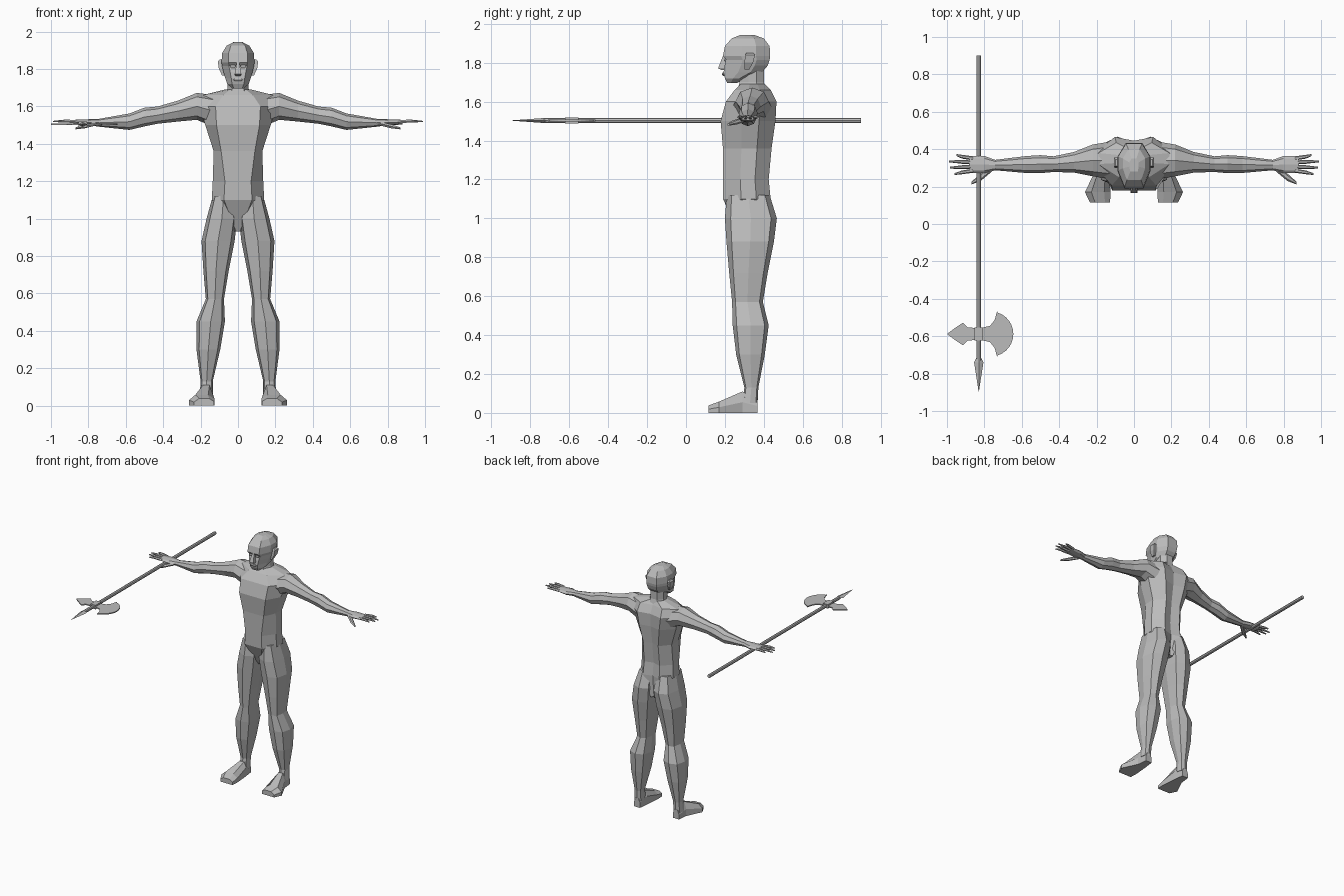
import bpy
import bmesh
from math import cos, sin, pi, radians
from mathutils import Vector

if "Cube" in bpy.data.objects:
    bpy.data.objects.remove(bpy.data.objects["Cube"], do_unlink=True)

grey = bpy.data.materials.new("plain grey")
grey.use_nodes = True
grey.diffuse_color = (0.5, 0.5, 0.5, 1)
grey.node_tree.nodes["Principled BSDF"].inputs["Base Color"].default_value = grey.diffuse_color


def finish(name, bm, mirrored=False):
    """Turn a bmesh into a flat shaded object, optionally mirrored across x."""
    bmesh.ops.recalc_face_normals(bm, faces=bm.faces)
    mesh = bpy.data.meshes.new(name)
    bm.to_mesh(mesh)
    bm.free()
    mesh.materials.append(grey)
    obj = bpy.data.objects.new(name, mesh)
    bpy.context.collection.objects.link(obj)
    if mirrored:
        obj.modifiers.new("Mirror", 'MIRROR').use_mirror_merge = False
    return obj


def add_loft(bm, rings):
    """Bridge successive rings of points and cap both ends."""
    loops = [[bm.verts.new(point) for point in ring] for ring in rings]
    count = len(loops[0])
    for lower, upper in zip(loops, loops[1:]):
        for i in range(count):
            j = (i + 1) % count
            bm.faces.new((lower[i], lower[j], upper[j], upper[i]))
    bm.faces.new(loops[0])
    bm.faces.new(loops[-1])


def loft(name, rings, mirrored=False):
    bm = bmesh.new()
    add_loft(bm, rings)
    return finish(name, bm, mirrored)


def oval_x(x, y, z, ry, rz, sides=8):
    """Ring facing along x, used for arms and fingers."""
    angles = [2 * pi * i / sides for i in range(sides)]
    return [Vector((x, y + ry * cos(a), z + rz * sin(a))) for a in angles]


def limb_ring(z, inner, outer, front, back):
    """Eight sided horizontal ring fitted to its four extents."""
    cx, cy = (inner + outer) / 2, (front + back) / 2
    rx, ry = (outer - inner) / 2, (back - front) / 2
    ring = []
    for i in range(8):
        a = i * pi / 4
        bulge = 1.1 if i % 2 else 1
        ring.append(Vector((cx + rx * bulge * cos(a), cy + ry * bulge * sin(a), z)))
    return ring


def body_ring(z, front_half, side_half, front, back, groove=0.0):
    """Symmetric ring with a flat front, straight flanks and a spine groove."""
    depth = back - front
    half = [(front_half, front),
            (side_half, front + depth * 0.38),
            (side_half, front + depth * 0.7),
            (side_half * 0.5, back)]
    right = [(-x, y) for x, y in reversed(half)]
    outline = half + [(0, back - groove)] + right + [(0, front)]
    return [Vector((x, y, z)) for x, y in outline]


# Torso and neck
torso_rows = [(0.93, 0.01, 0.03, 0.27, 0.42),
              (1.10, 0.075, 0.14, 0.19, 0.435),
              (1.20, 0.07, 0.135, 0.19, 0.425),
              (1.36, 0.09, 0.13, 0.19, 0.44),
              (1.50, 0.115, 0.175, 0.178, 0.46),
              (1.60, 0.12, 0.205, 0.205, 0.465),
              (1.66, 0.08, 0.19, 0.25, 0.435),
              (1.69, 0.04, 0.07, 0.28, 0.405)]
loft("torso", [body_ring(*row, groove=0.02) for row in torso_rows])
loft("neck", [body_ring(1.63, 0.04, 0.07, 0.26, 0.42),
              body_ring(1.70, 0.03, 0.056, 0.275, 0.40),
              body_ring(1.80, 0.03, 0.056, 0.27, 0.40)])

# Head
head_rows = [(1.695, 0.022, 0.03, 0.212, 0.26),
             (1.72, 0.032, 0.058, 0.20, 0.31),
             (1.75, 0.036, 0.068, 0.193, 0.39),
             (1.785, 0.042, 0.078, 0.198, 0.42),
             (1.815, 0.048, 0.085, 0.207, 0.43),
             (1.835, 0.05, 0.088, 0.19, 0.433),
             (1.885, 0.05, 0.085, 0.20, 0.43),
             (1.925, 0.038, 0.06, 0.235, 0.40),
             (1.943, 0.02, 0.025, 0.28, 0.35)]
loft("head", [body_ring(*row) for row in head_rows])


def wedge(name, rows, mirrored=False):
    """Small four sided loft; each row is z, x low, x high, y low, y high."""
    rings = [[Vector((x0, y0, z)), Vector((x1, y0, z)),
              Vector((x1, y1, z)), Vector((x0, y1, z))]
             for z, x0, x1, y0, y1 in rows]
    return loft(name, rings, mirrored)


# Face details
wedge("nose", [(1.762, -0.014, 0.014, 0.182, 0.22),
               (1.772, -0.018, 0.018, 0.165, 0.22),
               (1.835, -0.007, 0.007, 0.19, 0.22)])
wedge("lips", [(1.733, -0.018, 0.018, 0.19, 0.21),
               (1.741, -0.026, 0.026, 0.184, 0.21),
               (1.75, -0.016, 0.016, 0.188, 0.21)])
wedge("eyes", [(1.806, 0.016, 0.038, 0.20, 0.22),
               (1.814, 0.014, 0.042, 0.197, 0.22),
               (1.822, 0.018, 0.038, 0.198, 0.22)], True)
wedge("ears", [(1.765, 0.07, 0.085, 0.30, 0.325),
               (1.80, 0.075, 0.102, 0.30, 0.345),
               (1.84, 0.08, 0.108, 0.305, 0.355),
               (1.85, 0.08, 0.098, 0.31, 0.345)], True)

# Arms
arm_rows = [(0.13, 0.34, 1.575, 0.10, 0.085),
            (0.22, 0.34, 1.60, 0.085, 0.072),
            (0.32, 0.33, 1.575, 0.055, 0.056),
            (0.43, 0.32, 1.553, 0.042, 0.046),
            (0.50, 0.32, 1.543, 0.048, 0.05),
            (0.58, 0.318, 1.518, 0.045, 0.044),
            (0.75, 0.315, 1.512, 0.027, 0.02)]
loft("arms", [oval_x(*row) for row in arm_rows], True)

# Hands with four fingers and a thumb
hands = bmesh.new()
add_loft(hands, [oval_x(0.74, 0.315, 1.513, 0.027, 0.02),
                 oval_x(0.80, 0.318, 1.513, 0.046, 0.018),
                 oval_x(0.88, 0.318, 1.516, 0.046, 0.012)])
for index, tip in enumerate((0.96, 0.985, 0.99, 0.95)):
    y = 0.285 + index * 0.022
    spread = (index - 1.5) * 0.006
    add_loft(hands, [oval_x(0.86, y, 1.517, 0.011, 0.01, 6),
                     oval_x(0.92, y + spread, 1.522, 0.010, 0.009, 6),
                     oval_x(tip, y + spread * 2, 1.519, 0.005, 0.004, 6)])
add_loft(hands, [oval_x(0.76, 0.30, 1.508, 0.02, 0.012, 6),
                 oval_x(0.82, 0.25, 1.493, 0.02, 0.012, 6),
                 oval_x(0.87, 0.218, 1.482, 0.007, 0.006, 6)])
finish("hands", hands, True)

# Legs
leg_rows = [(1.12, 0.02, 0.135, 0.21, 0.43),
            (1.00, 0.004, 0.168, 0.20, 0.467),
            (0.88, 0.018, 0.195, 0.208, 0.452),
            (0.72, 0.05, 0.185, 0.222, 0.42),
            (0.57, 0.075, 0.172, 0.237, 0.395),
            (0.45, 0.07, 0.222, 0.24, 0.425),
            (0.30, 0.095, 0.222, 0.258, 0.405),
            (0.13, 0.135, 0.20, 0.30, 0.372),
            (0.05, 0.135, 0.205, 0.29, 0.368)]
loft("legs", [limb_ring(*row) for row in leg_rows], True)


def foot_ring(y, inner, outer, top):
    """Upright ring with a flat sole and a bevelled instep."""
    slope = (outer - inner) * 0.25
    outline = [(inner, 0), (outer, 0), (outer, top * 0.5),
               (outer - slope, top), (inner + slope, top), (inner, top * 0.6)]
    return [Vector((x, y, z)) for x, z in outline]


# Feet
foot_rows = [(0.368, 0.145, 0.197, 0.07),
             (0.29, 0.135, 0.205, 0.11),
             (0.17, 0.125, 0.262, 0.058),
             (0.115, 0.128, 0.235, 0.038)]
loft("feet", [foot_ring(*row) for row in foot_rows], True)

# Polearm shaft and spear point
grip = Vector((-0.83, 0, 1.503))


def pole_ring(y, width, height, sides=8):
    angles = [2 * pi * i / sides for i in range(sides)]
    return [grip + Vector((width * cos(a), y, height * sin(a))) for a in angles]


loft("polearm_shaft", [pole_ring(0.9, 0.013, 0.013), pole_ring(-0.73, 0.013, 0.013)])
loft("spear_point", [pole_ring(y, width, height, 4) for y, width, height in
                     ((-0.715, 0.012, 0.012), (-0.74, 0.025, 0.012), (-0.895, 0.001, 0.001))])


# Axe blade and rear beak, flat plates beside the shaft
def plate(name, half_outline, thickness=0.008):
    """Plate from an upper half outline, reflected about the axe's own axis."""
    lower = [(x, -y) for x, y in reversed(half_outline) if y > 0]
    rings = []
    for side in (-thickness / 2, thickness / 2):
        rings.append([grip + Vector((x, y - 0.588, side)) for x, y in half_outline + lower])
    return loft(name, rings)


arc = [(0.065 + 0.12 * cos(radians(a)), 0.12 * sin(radians(a))) for a in range(0, 75, 12)]
plate("axe_blade", arc + [(0.098, 0.122), (0.085, 0.075), (0.06, 0.043), (0.0, 0.03)])
plate("axe_beak", [(-0.17, 0), (-0.13, 0.03), (-0.085, 0.06), (-0.06, 0.036), (0, 0.03)])
plate("axe_socket", [(0.022, 0), (0.022, 0.035), (-0.022, 0.035), (-0.022, 0)], 0.032)
